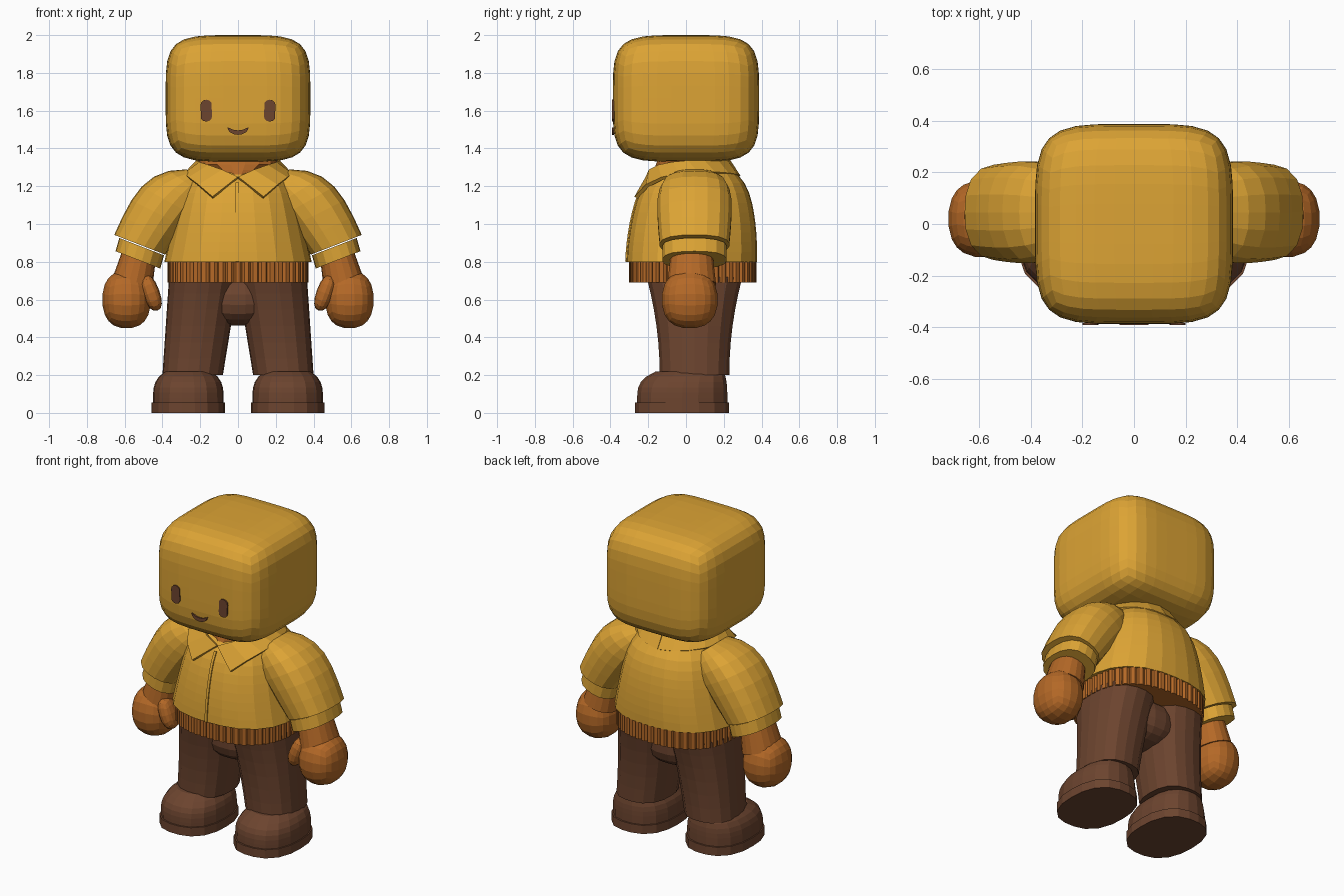
import bpy, bmesh
from math import cos, sin, pi
from mathutils import Matrix, Vector

default_cube = bpy.data.objects.get("Cube")
if default_cube:
    bpy.data.objects.remove(default_cube, do_unlink=True)


def make_material(name, red, green, blue):
    material = bpy.data.materials.new(name)
    material.use_nodes = True
    colour = (red, green, blue, 1)
    material.diffuse_color = colour
    material.node_tree.nodes["Principled BSDF"].inputs["Base Color"].default_value = colour
    return material


YELLOW = make_material("mustard_yellow", 0.72, 0.37, 0.035)
ORANGE = make_material("burnt_orange", 0.46, 0.14, 0.02)
BROWN = make_material("dark_brown", 0.15, 0.058, 0.028)


def finish(name, bm, material, mirror=False, thickness=0):
    bmesh.ops.recalc_face_normals(bm, faces=bm.faces)
    mesh = bpy.data.meshes.new(name)
    bm.to_mesh(mesh)
    bm.free()
    mesh.materials.append(material)
    part = bpy.data.objects.new(name, mesh)
    bpy.context.collection.objects.link(part)
    if thickness:
        solidify = part.modifiers.new("thickness", "SOLIDIFY")
        solidify.thickness = thickness
        solidify.offset = 0
    if mirror:
        part.modifiers.new("mirror", "MIRROR")


def bridge(bm, first, second, closed):
    """Join two equal rows of vertices with quads."""
    for i in range(len(first) if closed else len(first) - 1):
        j = (i + 1) % len(first)
        bm.faces.new((first[i], first[j], second[j], second[i]))


def sweep(name, material, shape, steps=6, sides=18, power=2.5, groove=1, mirror=False):
    """Skin rounded-square rings; shape(t) gives centre, half width, half depth and tilt."""
    bm = bmesh.new()
    rings = []
    for step in range(steps + 1):
        x, y, z, width, depth, tilt = shape(step / steps)
        ring = []
        for side in range(sides):
            angle = 2 * pi * side / sides
            c, s = cos(angle), sin(angle)
            radius = (abs(c) ** power + abs(s) ** power) ** (-1 / power)
            if side % 4 == 2:
                radius *= groove
            across = radius * c * width
            ring.append(bm.verts.new((x + across * cos(tilt), y + radius * s * depth,
                                      z + across * sin(tilt))))
        rings.append(ring)
    for lower, upper in zip(rings, rings[1:]):
        bridge(bm, lower, upper, True)
    bm.faces.new(rings[0])
    bm.faces.new(rings[-1])
    finish(name, bm, material, mirror)


def rounded_box(name, material, centre, half_size, power, cuts=4, tilt=0, mirror=False):
    """Push a subdivided cube onto a rounded box."""
    bm = bmesh.new()
    bmesh.ops.create_cube(bm, size=2)
    bmesh.ops.subdivide_edges(bm, edges=bm.edges[:], cuts=cuts, use_grid_fill=True)
    turn = Matrix.Rotation(tilt, 3, "Y")
    for vert in bm.verts:
        vert.co /= sum(abs(k) ** power for k in vert.co) ** (1 / power)
        vert.co = turn @ (vert.co * Vector(half_size)) + Vector(centre)
    finish(name, bm, material, mirror)


def strip(name, material, first, second, thickness, mirror=False):
    bm = bmesh.new()
    bridge(bm, [bm.verts.new(p) for p in first], [bm.verts.new(p) for p in second], False)
    finish(name, bm, material, mirror, thickness)


def face_plate(name, outline, mirror=False):
    bm = bmesh.new()
    bm.faces.new([bm.verts.new((x, -0.387, z)) for x, z in outline])
    finish(name, bm, BROWN, mirror, thickness=0.009)


# Head
rounded_box("head", YELLOW, (0, 0, 1.665), (0.383, 0.387, 0.335), power=4.5, cuts=9)

# Eyes and smiling mouth
turns = [pi * i / 6 for i in range(12)]
face_plate("eyes", [(0.168 + 0.031 * cos(a), 1.6 + 0.03 * sin(a) + (0.028 if a < pi else -0.028))
                    for a in turns], mirror=True)
smile = [pi * i / 8 for i in range(9)]
face_plate("mouth", [(-0.056 * cos(a), 1.512 - 0.04 * sin(a)) for a in smile]
           + [(0.04 * cos(a), 1.51 - 0.014 * sin(a)) for a in smile[1:-1]])

# Neck, widening up from the open collar
sweep("neck", ORANGE, lambda t: (0, 0.01 + 0.03 * t, 1.23 + 0.17 * t,
                                 0.04 + 0.17 * min(1, 2 * t), 0.2 - 0.03 * t, 0))


# Jacket body, rounding over at the shoulders
def jacket(t):
    shoulder = 0.1 * t ** 8
    return (0, 0.03 + 0.02 * t, 0.8 + 0.52 * t,
            0.39 - 0.12 * t - shoulder, 0.345 - 0.1 * t * t - shoulder, 0)


sweep("jacket", YELLOW, jacket, steps=10, sides=24)


# Front closure, running up the jacket
def closure_edge(x):
    points = []
    for step in range(9):
        _, y, z, _, depth, _ = jacket(step / 10)
        points.append((x, y - depth, z))
    return points


strip("front_closure", YELLOW, closure_edge(-0.012), closure_edge(0.004), thickness=0.014)

# Collar, wrapping from the front points to the back of the neck
inner_edge, outer_edge = [], []
for step in range(9):
    t = step / 8
    drop = (1 - t) ** 4
    a = pi * t
    b = 0.5 + (pi - 0.5) * t
    inner_edge.append((0.215 * sin(a), 0.01 - 0.215 * cos(a), 1.335 - 0.09 * drop))
    outer_edge.append((0.28 * sin(b), -0.01 - 0.29 * cos(b), 1.31 - 0.06 * t - 0.17 * drop))
strip("collar", YELLOW, inner_edge, outer_edge, thickness=0.02, mirror=True)

# Ribbed waistband
sweep("waistband", ORANGE, lambda t: (0, 0.035, 0.69 + 0.12 * t, 0.372, 0.337, 0),
      steps=1, sides=208, groove=0.965)


# Puffed sleeves, arching out from the shoulder
def sleeve(t):
    bow = sin(pi * t)
    pinch = (1 - t) ** 4
    return (0.22 + 0.3 * t, 0.045, 1.25 - 0.36 * t + 0.05 * bow,
            0.145 + 0.02 * bow - 0.08 * pinch, 0.185 + 0.015 * bow - 0.06 * pinch,
            0.65 - 0.28 * t)


sweep("sleeves", YELLOW, sleeve, mirror=True)
sweep("cuffs", YELLOW, lambda t: (0.51 + 0.02 * t, 0.045, 0.88 - 0.07 * t, 0.127, 0.17, 0.37),
      steps=1, mirror=True)

# Wrists and mitten hands
sweep("wrists", ORANGE, lambda t: (0.52 + 0.04 * t, 0.03, 0.85 - 0.17 * t,
                                   0.09 + 0.02 * t, 0.11 + 0.02 * t, 0.3),
      steps=2, power=2.2, mirror=True)
rounded_box("hands", ORANGE, (0.59, 0.02, 0.6), (0.13, 0.15, 0.155), power=2.3, mirror=True)
rounded_box("thumbs", ORANGE, (0.46, -0.045, 0.635), (0.045, 0.065, 0.1), power=2.3,
            cuts=3, tilt=0.35, mirror=True)

# Trousers
rounded_box("hips", BROWN, (0, 0.045, 0.6), (0.2, 0.2, 0.14), power=2.5)
sweep("legs", BROWN, lambda t: (0.18 + 0.06 * t, 0.045, 0.72 - 0.52 * t,
                                0.185 - 0.025 * t, 0.185 + 0.07 * (1 - t) ** 2, 0), mirror=True)


# Shoes with a rounded top, on flat soles
def shoe(t):
    curve = t ** 4
    return (0.263, -0.02 + 0.04 * curve, 0.05 + 0.17 * t,
            0.187 - 0.065 * curve, 0.24 - 0.06 * curve, 0)


sweep("shoes", BROWN, shoe, mirror=True)
sweep("soles", BROWN, lambda t: (0.263, -0.02, 0.055 * t, 0.194, 0.25, 0), steps=1, mirror=True)
